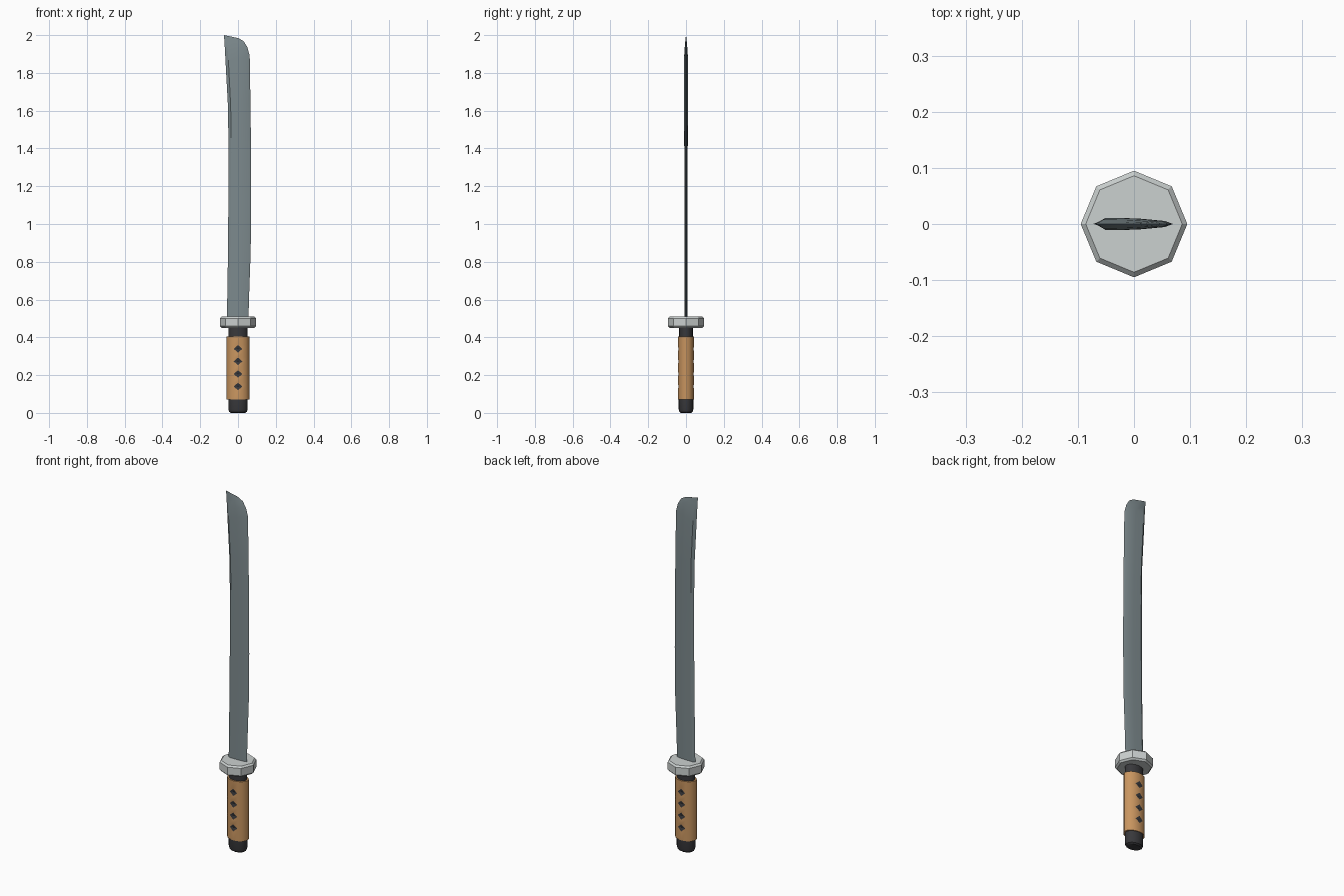
import bpy, bmesh, math

if "Cube" in bpy.data.objects:
    bpy.data.objects.remove(bpy.data.objects["Cube"])


def material(name, rgb):
    m = bpy.data.materials.new(name)
    m.diffuse_color = (*rgb, 1)
    m.use_nodes = True
    m.node_tree.nodes["Principled BSDF"].inputs["Base Color"].default_value = m.diffuse_color
    return m


STEEL = material("blade_steel", (0.21, 0.26, 0.275))
SILVER = material("guard_silver", (0.60, 0.635, 0.63))
DARK = material("dark_grip", (0.04, 0.04, 0.044))
TAN = material("tan_wrap", (0.58, 0.30, 0.115))


def finish(name, bm, mats, smooth=None):
    bmesh.ops.recalc_face_normals(bm, faces=bm.faces)
    me = bpy.data.meshes.new(name)
    bm.to_mesh(me)
    bm.free()
    ob = bpy.data.objects.new(name, me)
    bpy.context.collection.objects.link(ob)
    for m in mats:
        me.materials.append(m)
    if smooth:
        bpy.ops.object.select_all(action='DESELECT')
        ob.select_set(True)
        bpy.context.view_layer.objects.active = ob
        bpy.ops.object.shade_smooth_by_angle(angle=math.radians(smooth))
    return ob


def ring_points(n, rx, ry, z):
    return [(rx * math.cos(2 * math.pi * i / n), ry * math.sin(2 * math.pi * i / n), z)
            for i in range(n)]


def loft(name, sections, mat, smooth=None):
    """Skin a closed solid through equal-sized rings of points."""
    bm = bmesh.new()
    rings = [[bm.verts.new(p) for p in s] for s in sections]
    n = len(rings[0])
    for a, b in zip(rings, rings[1:]):
        for i in range(n):
            j = (i + 1) % n
            bm.faces.new((a[i], a[j], b[j], b[i]))
    bm.faces.new(rings[0][::-1])
    bm.faces.new(rings[-1])
    return finish(name, bm, [mat], smooth)


# Blade: spine x, spine z, edge x, edge z, half thickness
stations = [(-.058, .48, .055, .48, .008), (-.057, .60, .058, .60, .008),
            (-.053, .85, .067, .85, .008), (-.051, 1.12, .070, 1.12, .008),
            (-.050, 1.38, .069, 1.38, .009), (-.053, 1.62, .066, 1.64, .011),
            (-.066, 1.86, .062, 1.89, .011), (-.069, 1.92, .050, 1.935, .008),
            (-.072, 1.965, .030, 1.968, .004), (-.074, 2.0, .002, 1.984, .0004)]
half = [(.12, 1), (.5, .9), (.9, .5)]
profile = [(0, 0)] + [(t, -w) for t, w in half] + [(1, 0)] + [(t, w) for t, w in half[::-1]]
loft("blade", [[(x0 + t * (x1 - x0), w * th, z0 + t * (z1 - z0)) for t, w in profile]
               for x0, z0, x1, z1, th in stations], STEEL, 20)

# Octagonal guard with chamfered rims
loft("guard", [ring_points(8, r, r, z) for r, z in
               ((.086, .45), (.095, .459), (.095, .501), (.086, .51))], SILVER)

# Collar running through the grip, and rounded pommel
loft("collar", [ring_points(16, .051, .036, z) for z in (.385, .46)], DARK, 35)
loft("pommel", [ring_points(16, rx, ry, z) for rx, ry, z in
                ((.038, .027, 0), (.047, .035, .006), (.051, .039, .02), (.051, .039, .085))],
     DARK, 35)

# Grip wrap: sunken dark diamonds on front and back
N, RX, RY = 16, .06, .043
centres = (.14, .206, .273, .339)
rows = [.07] + [z + d for z in centres for d in (-.02, 0, .02)] + [.405]
bm = bmesh.new()
grid = [[bm.verts.new(p) for p in ring_points(N, RX, RY, z)] for z in rows]
for k in range(len(rows) - 1):
    lower, upper = grid[k], grid[k + 1]
    for i in range(N):
        j = (i + 1) % N
        a, b, c, d = lower[i], lower[j], upper[j], upper[i]
        mid = 4 if 4 in (i, j) else 12
        if mid not in (i, j) or k % 3 == 0:
            bm.faces.new((a, b, c, d))
            continue
        # the half touching the diamond centre is dark
        rising = k % 3 == 1          # centre lies on the upper row
        centre_is_j = j == mid
        if rising == centre_is_j:    # centre at c or a
            tris = ((b, c, d), (a, b, d))
            dark = 0 if rising else 1
        else:                        # centre at d or b
            tris = ((a, c, d), (a, b, c))
            dark = 0 if rising else 1
        for t, tri in enumerate(tris):
            bm.faces.new(tri).material_index = int(t == dark)
for k in range(2, len(rows) - 1, 3):
    for i in (4, 12):
        grid[k][i].co.y *= .82
bm.faces.new(grid[0][::-1])
bm.faces.new(grid[-1])
finish("grip_wrap", bm, [TAN, DARK], 30)
